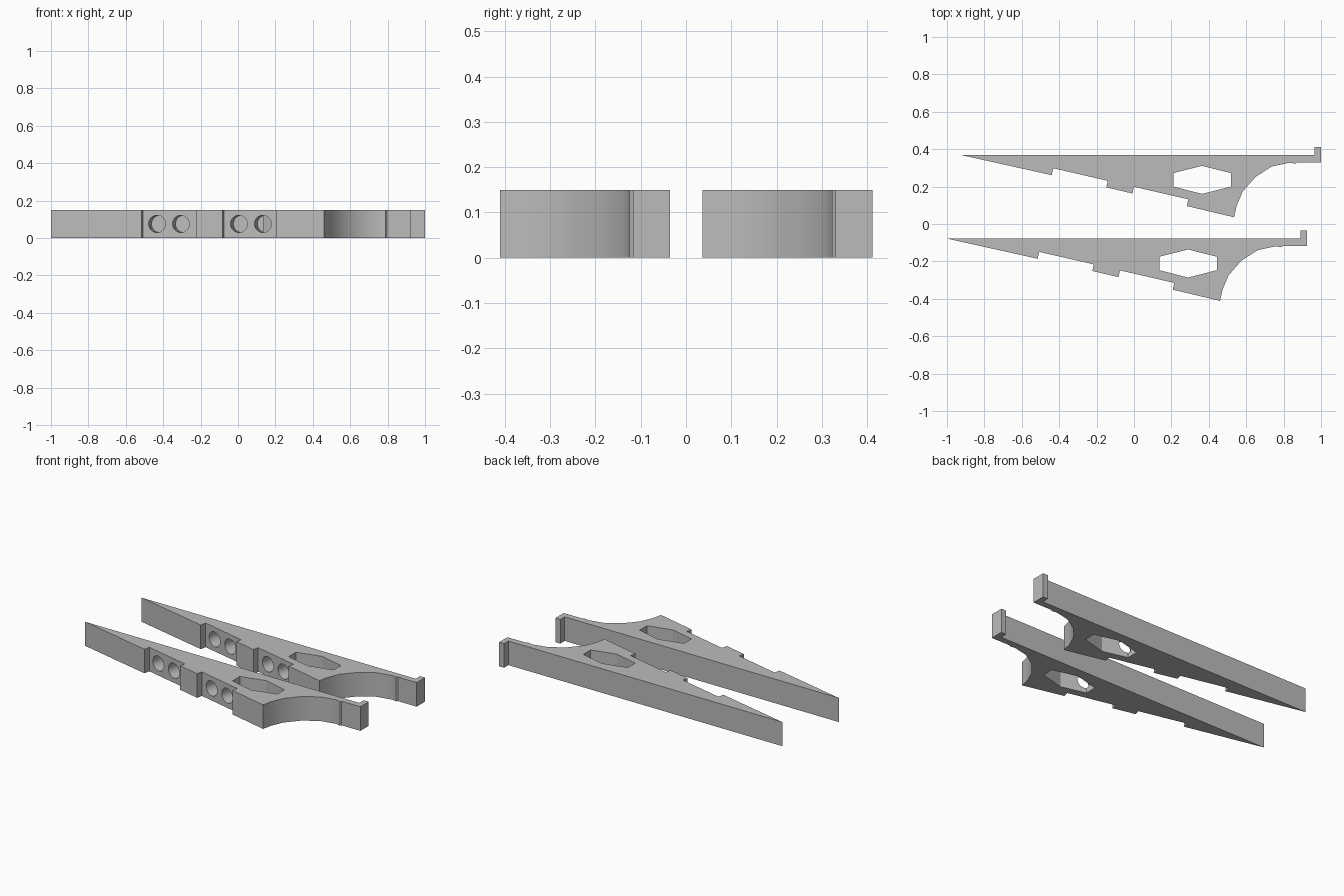
import bpy, bmesh, math

if "Cube" in bpy.data.objects:
    bpy.data.objects.remove(bpy.data.objects["Cube"], do_unlink=True)

HEIGHT = 0.15
SLOPE = math.atan(0.229)          # tilt of the stepped edge
SPACING = (0.075, 0.447, 0)       # offset between the two brackets

grey = bpy.data.materials.new("plain grey")
grey.use_nodes = True
grey.diffuse_color = (0.5, 0.5, 0.5, 1)
grey.node_tree.nodes["Principled BSDF"].inputs["Base Color"].default_value = (0.5, 0.5, 0.5, 1)


def prism(name, outline, z0, z1):
    """Extrude a flat outline upwards from z0 to z1."""
    bm = bmesh.new()
    face = bm.faces.new([bm.verts.new((x, y, z0)) for x, y in outline])
    top = bmesh.ops.extrude_face_region(bm, geom=[face])["geom"]
    verts = [v for v in top if isinstance(v, bmesh.types.BMVert)]
    bmesh.ops.translate(bm, verts=verts, vec=(0, 0, z1 - z0))
    bmesh.ops.recalc_face_normals(bm, faces=bm.faces)
    mesh = bpy.data.meshes.new(name)
    bm.to_mesh(mesh)
    bm.free()
    mesh.materials.append(grey)
    obj = bpy.data.objects.new(name, mesh)
    bpy.context.collection.objects.link(obj)
    return obj


def cut(target, cutter):
    """Subtract the cutter and discard it."""
    mod = target.modifiers.new("cut", "BOOLEAN")
    mod.operation = "DIFFERENCE"
    mod.solver = "EXACT"
    mod.object = cutter
    bpy.context.view_layer.objects.active = target
    bpy.ops.object.modifier_apply(modifier=mod.name)
    bpy.data.objects.remove(cutter, do_unlink=True)


# Bracket body: stepped edge, scooped end, hooked tab
stepped_edge = [(-1, -0.078), (-0.515, -0.186), (-0.507, -0.149), (-0.215, -0.216),
                (-0.223, -0.251), (-0.083, -0.284), (-0.075, -0.248), (0.215, -0.315),
                (0.207, -0.351), (0.46, -0.411)]
scoop = [(0.474, -0.349), (0.506, -0.274), (0.574, -0.196), (0.661, -0.14),
         (0.757, -0.119), (0.789, -0.125)]
hook = [(0.797, -0.117), (0.925, -0.117), (0.925, -0.035), (0.891, -0.035), (0.891, -0.078)]
bracket = prism("front_bracket", stepped_edge + scoop + hook, 0, HEIGHT)

# Six-sided window through the body
cx, cy = 0.289, -0.211
window = [(cx + sx * 0.154, cy + sy * y) for sx, sy, y in
          ((-1, -1, 0.036), (0, -1, 0.075), (1, -1, 0.036),
           (1, 1, 0.036), (0, 1, 0.075), (-1, 1, 0.036))]
cut(bracket, prism("window_cutter", window, -0.1, HEIGHT + 0.1))

# Round blind holes, two in each recess, square to the sloping edge
DEPTH, OUTSIDE = 0.07, 0.03
inward = (math.sin(SLOPE), math.cos(SLOPE))
for x, y in ((-0.433, -0.166), (-0.305, -0.195), (0.005, -0.266), (0.133, -0.296)):
    shift = (DEPTH - OUTSIDE) / 2
    bpy.ops.mesh.primitive_cylinder_add(
        vertices=32, radius=0.046, depth=DEPTH + OUTSIDE,
        location=(x + inward[0] * shift, y + inward[1] * shift, HEIGHT / 2),
        rotation=(math.pi / 2, 0, -SLOPE))
    drill = bpy.context.object
    drill.data.materials.append(grey)
    cut(bracket, drill)

# Smooth the scoop and holes, keep corners crisp
bpy.ops.object.select_all(action="DESELECT")
bracket.select_set(True)
bpy.context.view_layer.objects.active = bracket
bpy.ops.object.shade_smooth_by_angle(angle=math.radians(28))

# Matching second bracket behind
rear = bracket.copy()
rear.data = bracket.data.copy()
rear.name = "rear_bracket"
rear.location = SPACING
bpy.context.collection.objects.link(rear)
